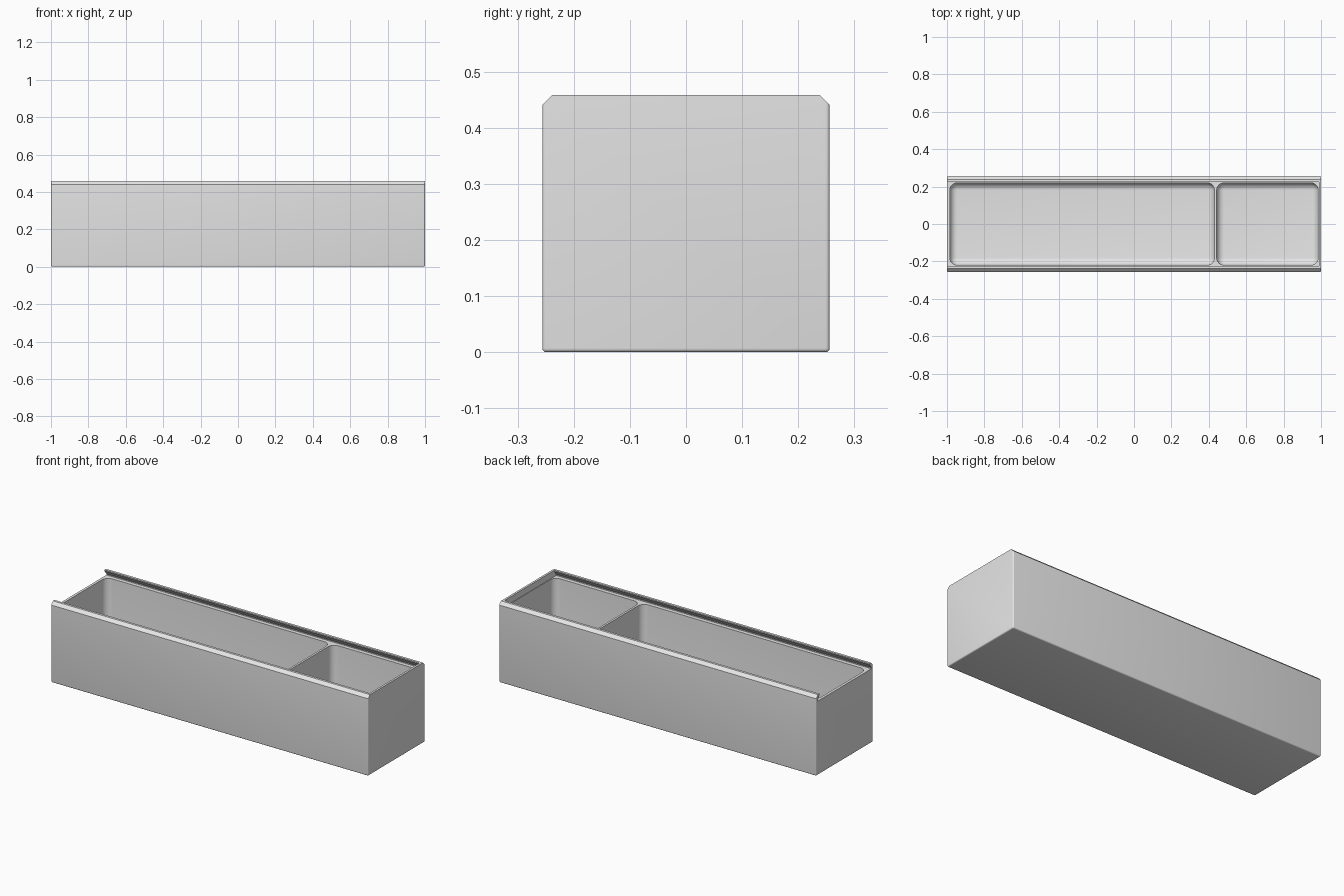
import bpy
import bmesh
import math
from mathutils import Vector

cube = bpy.data.objects.get("Cube")
if cube:
    bpy.data.objects.remove(cube, do_unlink=True)

# Overall dimensions
HALF_X, HALF_Y, HEIGHT = 1.0, 0.256, 0.458
WALL, SHELF_Z, CHAMFER = 0.015, 0.422, 0.017

grey = bpy.data.materials.new("light grey")
grey.use_nodes = True
colour = (0.8, 0.8, 0.8, 1)
grey.diffuse_color = colour
grey.node_tree.nodes["Principled BSDF"].inputs["Base Color"].default_value = colour


def finish(bm, name):
    bmesh.ops.recalc_face_normals(bm, faces=bm.faces)
    mesh = bpy.data.meshes.new(name)
    bm.to_mesh(mesh)
    bm.free()
    obj = bpy.data.objects.new(name, mesh)
    bpy.context.collection.objects.link(obj)
    mesh.materials.append(grey)
    return obj


def prism(half_profile, x0, x1):
    """Mirror a (y, z) half profile across y = 0 and extrude it along x."""
    points = half_profile + [(-y, z) for y, z in reversed(half_profile)]
    bm = bmesh.new()
    face = bm.faces.new([bm.verts.new((x0, y, z)) for y, z in points])
    grown = bmesh.ops.extrude_face_region(bm, geom=[face])["geom"]
    verts = [v for v in grown if isinstance(v, bmesh.types.BMVert)]
    bmesh.ops.translate(bm, verts=verts, vec=Vector((x1 - x0, 0, 0)))
    return bm


def is_upright(edge):
    a, b = (v.co for v in edge.verts)
    return (a - b).xy.length < 1e-5


def is_low(edge, z):
    return all(abs(v.co.z - z) < 1e-5 for v in edge.verts)


def round_edges(bm, z, radius, segments):
    """Round the upright edges and the edges around the bottom."""
    edges = [e for e in bm.edges if is_upright(e) or is_low(e, z)]
    bmesh.ops.bevel(bm, geom=edges, offset=radius, segments=segments,
                    profile=0.5, affect='EDGES')


def pocket(x0, x1, name):
    bm = prism([(0.22, WALL), (0.22, HEIGHT - 0.015)], x0, x1)
    round_edges(bm, WALL, 0.04, 8)
    return finish(bm, name)


# Box body with chamfered top rails
bm = prism([(HALF_Y, 0), (HALF_Y, HEIGHT - CHAMFER),
            (HALF_Y - CHAMFER, HEIGHT)], -HALF_X, HALF_X)
round_edges(bm, 0, 0.007, 4)
box = finish(bm, "box_body")

# Dovetail lid slot, open at one end, and the two compartments
slot = finish(prism([(0.242, SHELF_Z), (0.242, SHELF_Z + 0.006),
                     (0.225, HEIGHT - 0.006), (0.225, HEIGHT + 0.02)],
                    -HALF_X - 0.1, HALF_X - 0.012), "lid_slot_cutter")
cutters = [slot,
           pocket(-HALF_X + WALL, 0.43, "long_compartment_cutter"),
           pocket(0.442, HALF_X - WALL, "short_compartment_cutter")]

bpy.context.view_layer.objects.active = box
for cutter in cutters:
    cutter.hide_render = True
    cut = box.modifiers.new("cut", 'BOOLEAN')
    cut.operation = 'DIFFERENCE'
    cut.solver = 'EXACT'
    cut.object = cutter
    bpy.ops.object.modifier_apply(modifier=cut.name)
    bpy.data.objects.remove(cutter, do_unlink=True)

# Smooth the rounded corners and keep the hard edges crisp
bpy.ops.object.select_all(action='DESELECT')
box.select_set(True)
bpy.ops.object.shade_smooth_by_angle(angle=math.radians(30))
